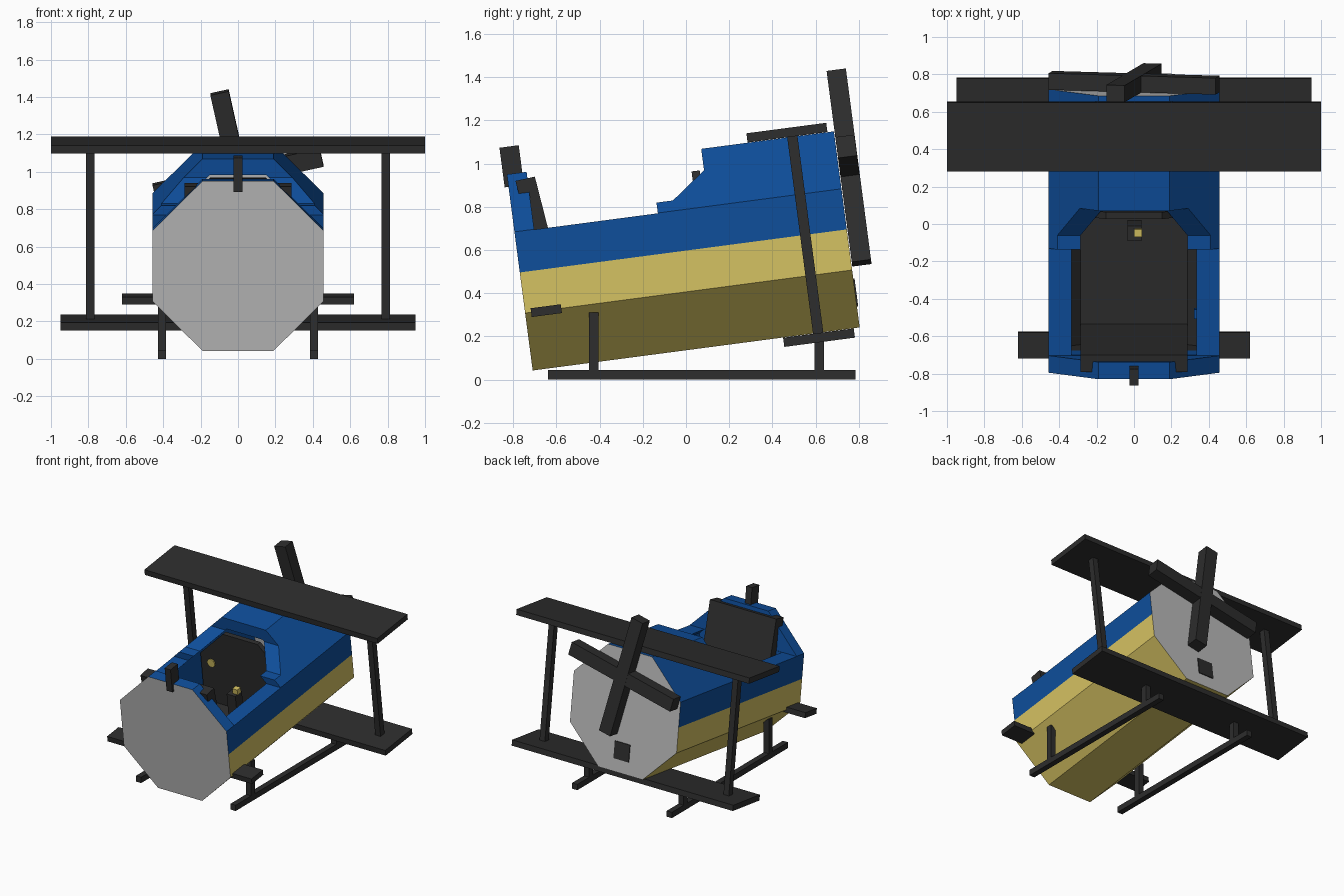
import bpy, bmesh, math
from mathutils import Matrix, Vector

if "Cube" in bpy.data.objects:
    bpy.data.objects.remove(bpy.data.objects["Cube"])

# Fuselage frame: nose-up tilt, origin at the lower front edge of the hull
TILT = Matrix.Translation((0, -0.71, 0.04)) @ Matrix.Rotation(math.radians(7.5), 4, 'X')
FLAT = Matrix.Identity(4)
MID, LEN = 0.46, 1.528


def lin(c):
    c /= 255
    return c / 12.92 if c <= 0.04045 else ((c + 0.055) / 1.055) ** 2.4


def material(name, r, g, b):
    m = bpy.data.materials.new(name)
    m.diffuse_color = (lin(r), lin(g), lin(b), 1)
    m.use_nodes = True
    m.node_tree.nodes["Principled BSDF"].inputs["Base Color"].default_value = m.diffuse_color
    return m


BLUE = material("blue", 14, 78, 155)
YELLOW = material("straw yellow", 213, 194, 98)
DARK = material("charcoal", 45, 45, 45)
GREY = material("light grey", 187, 187, 187)


def prism(name, profile, axis, a, b, mat, frame=TILT):
    """Extrude a 2D profile along x (profile y,z) or along y (profile x,z)."""
    def place(p, t):
        return (t, p[0], p[1]) if axis == 'x' else (p[0], t, p[1])
    bm = bmesh.new()
    lo = [bm.verts.new(place(p, a)) for p in profile]
    hi = [bm.verts.new(place(p, b)) for p in profile]
    n = len(profile)
    bm.faces.new(lo)
    bm.faces.new(hi)
    for i in range(n):
        j = (i + 1) % n
        bm.faces.new((lo[i], lo[j], hi[j], hi[i]))
    bmesh.ops.recalc_face_normals(bm, faces=bm.faces)
    me = bpy.data.meshes.new(name)
    bm.to_mesh(me)
    bm.free()
    me.materials.append(mat)
    ob = bpy.data.objects.new(name, me)
    bpy.context.collection.objects.link(ob)
    ob.matrix_world = frame
    return ob


def box(name, x0, x1, y0, y1, z0, z1, mat, frame=TILT):
    return prism(name, [(y0, z0), (y1, z0), (y1, z1), (y0, z1)], 'x', x0, x1, mat, frame)


def ngon(n, apothem, cx, cz):
    r = apothem / math.cos(math.pi / n)
    return [(cx + r * math.cos((i + 0.5) * 2 * math.pi / n),
             cz + r * math.sin((i + 0.5) * 2 * math.pi / n)) for i in range(n)]


# Octagonal hull, hollowed out and cut open for the cockpit
hull = prism("fuselage", ngon(8, 0.458, 0, MID), 'y', 0, LEN, BLUE)
cavity = prism("cavity_cutter", ngon(8, 0.37, 0, MID), 'y', 0.095, 1.505, BLUE)
opening = prism("opening_cutter", [(0.092, 0.648), (0.67, 0.648), (0.67, 0.698), (0.747, 0.698),
                                   (0.908, 0.818), (0.908, 1.2), (0.092, 1.2)], 'x', -0.7, 0.7, BLUE)
for cutter in (cavity, opening):
    mod = hull.modifiers.new("cut", 'BOOLEAN')
    mod.operation = 'DIFFERENCE'
    mod.solver = 'EXACT'
    mod.object = cutter
    cutter.hide_render = True
bpy.context.view_layer.update()
me = bpy.data.meshes.new_from_object(hull.evaluated_get(bpy.context.evaluated_depsgraph_get()))
hull.modifiers.clear()
hull.data = me
for cutter in (cavity, opening):
    bpy.data.objects.remove(cutter)

# Hull colours: grey ends, yellow lower half, dark cockpit floor, blue elsewhere
me.materials.clear()
for m in (BLUE, YELLOW, DARK, GREY):
    me.materials.append(m)
bm = bmesh.new()
bm.from_mesh(me)
bmesh.ops.bisect_plane(bm, geom=bm.verts[:] + bm.edges[:] + bm.faces[:],
                       plane_co=(0, 0, MID), plane_no=(0, 0, 1))
for f in bm.faces:
    c = f.calc_center_median()
    dx, dz = abs(c.x), abs(c.z - MID)
    reach = max(dx, dz, (dx + dz) / math.sqrt(2))
    f.smooth = False
    if abs(f.normal.y) > 0.95 and (c.y < 0.01 or c.y > 1.49):
        f.material_index = 3
    elif reach > 0.45 and c.z < MID:
        f.material_index = 1
    elif reach < 0.38 and c.z < 0.31:
        f.material_index = 2
    else:
        f.material_index = 0
bm.to_mesh(me)
bm.free()

# Cockpit: floor, seat back, dashboard, stick and dials
box("cockpit_floor", -0.285, 0.285, 0.11, 0.86, 0.1, 0.225, DARK)
prism("seat_back", [(0.127, 0.891), (0.21, 0.2), (0.12, 0.19), (0.0355, 0.883)],
      'x', -0.285, 0.285, DARK)
prism("dashboard", ngon(8, 0.36, 0, MID), 'y', 0.85, 0.888, DARK)
box("control_stick", -0.035, 0.04, 0.685, 0.765, 0.2, 0.45, DARK)
box("stick_knob", 0.0, 0.042, 0.71, 0.752, 0.45, 0.49, YELLOW)
prism("left_dial", ngon(12, 0.032, -0.27, 0.55), 'y', 0.842, 0.852, YELLOW)
prism("right_dial", ngon(12, 0.032, 0.26, 0.62), 'y', 0.842, 0.852, YELLOW)
box("side_button", 0.32, 0.362, 0.26, 0.31, 0.36, 0.42, BLUE)

# Tail block on the front plate, exhaust plate on the rear
box("tail_block", -0.025, 0.025, -0.018, 0.072, 0.86, 1.045, DARK)
box("exhaust_plate", -0.065, 0.065, LEN - 0.01, LEN + 0.006, 0.1, 0.23, DARK)

# Wings
box("upper_wing", -1, 1, 1.125, 1.498, 0.919, 0.962, DARK)
box("lower_wing", -0.95, 0.95, 1.17, 1.5, -0.042, 0.001, DARK)

# Mirrored parts: struts, tail fins, skids
for s, side in ((-1, "left"), (1, "right")):
    box(side + "_wing_strut", s * 0.767, s * 0.813, 1.31, 1.358, 0, 0.92, DARK)
    box(side + "_tail_fin", s * 0.36, s * 0.62, 0.028, 0.169, 0.248, 0.289, DARK)
    box(side + "_skid", s * 0.384, s * 0.428, -0.64, 0.785, 0, 0.045, DARK, FLAT)
    box(side + "_front_skid_post", s * 0.384, s * 0.428, -0.45, -0.405, 0.04, 0.31, DARK, FLAT)
    box(side + "_rear_skid_post", s * 0.384, s * 0.428, 0.595, 0.64, 0.04, 0.2, DARK, FLAT)

# Propeller: two crossed blades turned slightly
for k, name in enumerate(("long_blade", "cross_blade")):
    spin = (TILT @ Matrix.Translation((0, 0, 0.743))
            @ Matrix.Rotation(math.radians(-12.5 + 90 * k), 4, 'Y'))
    box("propeller_" + name, -0.05, 0.05, 1.531, 1.621 - 0.001 * k, -0.457, 0.457, DARK, spin)
